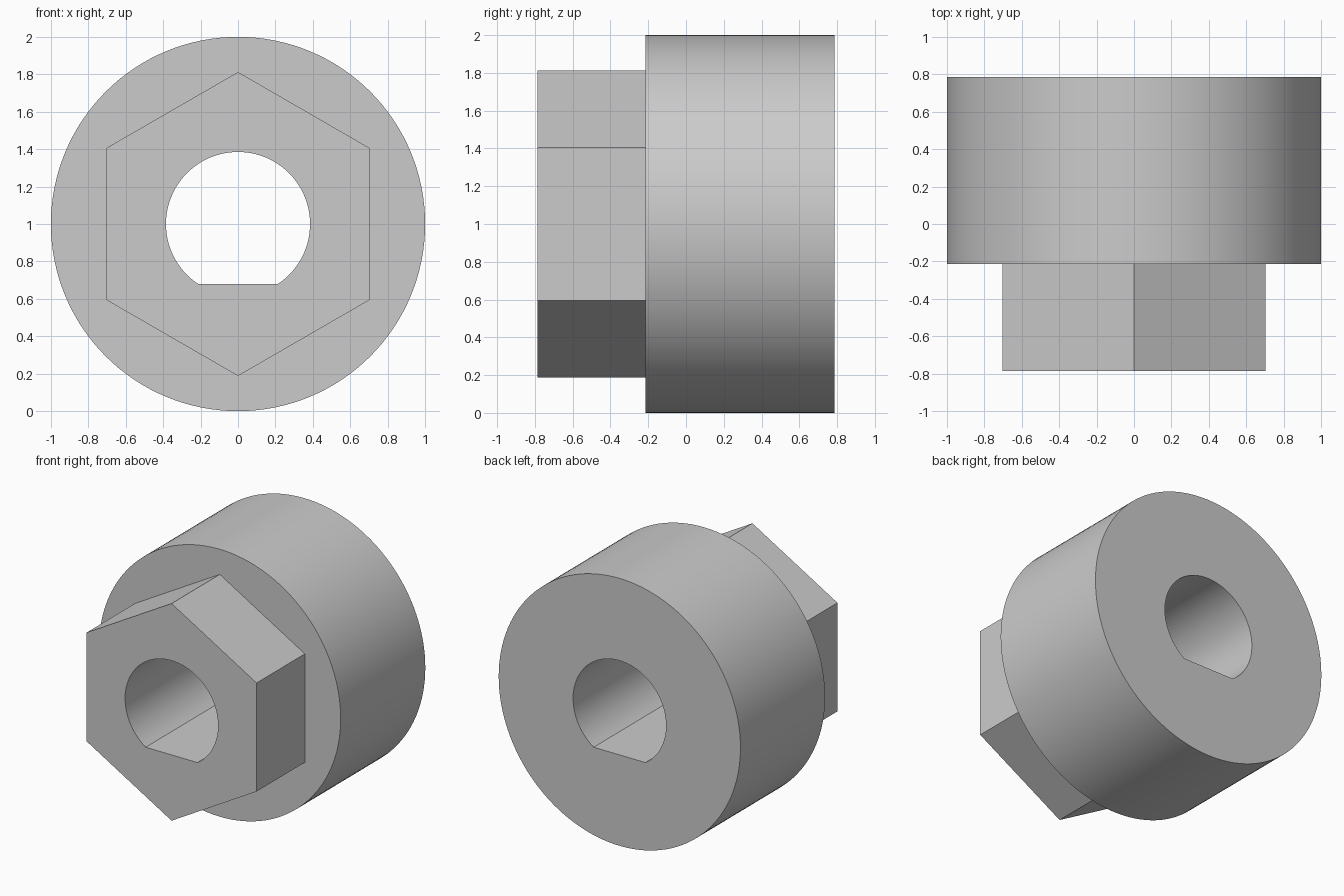
import bpy, bmesh, math

cube = bpy.data.objects.get("Cube")
if cube:
    bpy.data.objects.remove(cube, do_unlink=True)

FRONT, STEP, BACK = -0.785, -0.215, 0.785
CENTRE_Z = 1.0
BORE_RADIUS, BORE_FLAT = 0.385, -0.32


def arc(radius, count, start=0.0, sweep=math.tau, closed=True):
    """Points of a circle or arc in the x-z plane."""
    steps = count if closed else count - 1
    angles = [start + sweep * i / steps for i in range(count)]
    return [(radius * math.cos(a), radius * math.sin(a)) for a in angles]


def ring(bm, profile, y):
    return [bm.verts.new((x, y, CENTRE_Z + z)) for x, z in profile]


def wall(bm, a, b):
    for i in range(len(a)):
        j = (i + 1) % len(a)
        bm.faces.new((a[i], a[j], b[j], b[i]))


def annulus(bm, outer, inner):
    edges = []
    for loop in (outer, inner):
        for i, v in enumerate(loop):
            w = loop[(i + 1) % len(loop)]
            edges.append(bm.edges.get((v, w)) or bm.edges.new((v, w)))
    bmesh.ops.triangle_fill(bm, use_beauty=True, edges=edges)


# Profiles: round collar, hexagon with a point up, D-shaped bore
collar = arc(1.0, 128)
hexagon = arc(0.812, 6, start=math.pi / 2)
flat_angle = math.asin(BORE_FLAT / BORE_RADIUS)
bore = arc(BORE_RADIUS, 72, flat_angle, math.pi - 2 * flat_angle, closed=False)

bm = bmesh.new()
bore_front, bore_back = ring(bm, bore, FRONT), ring(bm, bore, BACK)
hex_front, hex_back = ring(bm, hexagon, FRONT), ring(bm, hexagon, STEP)
collar_front, collar_back = ring(bm, collar, STEP), ring(bm, collar, BACK)

# Side walls
wall(bm, bore_front, bore_back)
wall(bm, hex_front, hex_back)
wall(bm, collar_front, collar_back)

# Flat end faces and the shoulder
annulus(bm, hex_front, bore_front)
annulus(bm, collar_front, hex_back)
annulus(bm, collar_back, bore_back)
bmesh.ops.recalc_face_normals(bm, faces=bm.faces)

mesh = bpy.data.meshes.new("hex_collar")
bm.to_mesh(mesh)
bm.free()
body = bpy.data.objects.new("hex_collar", mesh)
bpy.context.collection.objects.link(body)

# Plain grey material
grey = bpy.data.materials.new("light_grey")
grey.use_nodes = True
colour = (0.6, 0.6, 0.6, 1.0)
grey.diffuse_color = colour
grey.node_tree.nodes["Principled BSDF"].inputs["Base Color"].default_value = colour
mesh.materials.append(grey)

bpy.ops.object.select_all(action="DESELECT")
body.select_set(True)
bpy.context.view_layer.objects.active = body
bpy.ops.object.shade_smooth_by_angle(angle=math.radians(30))
